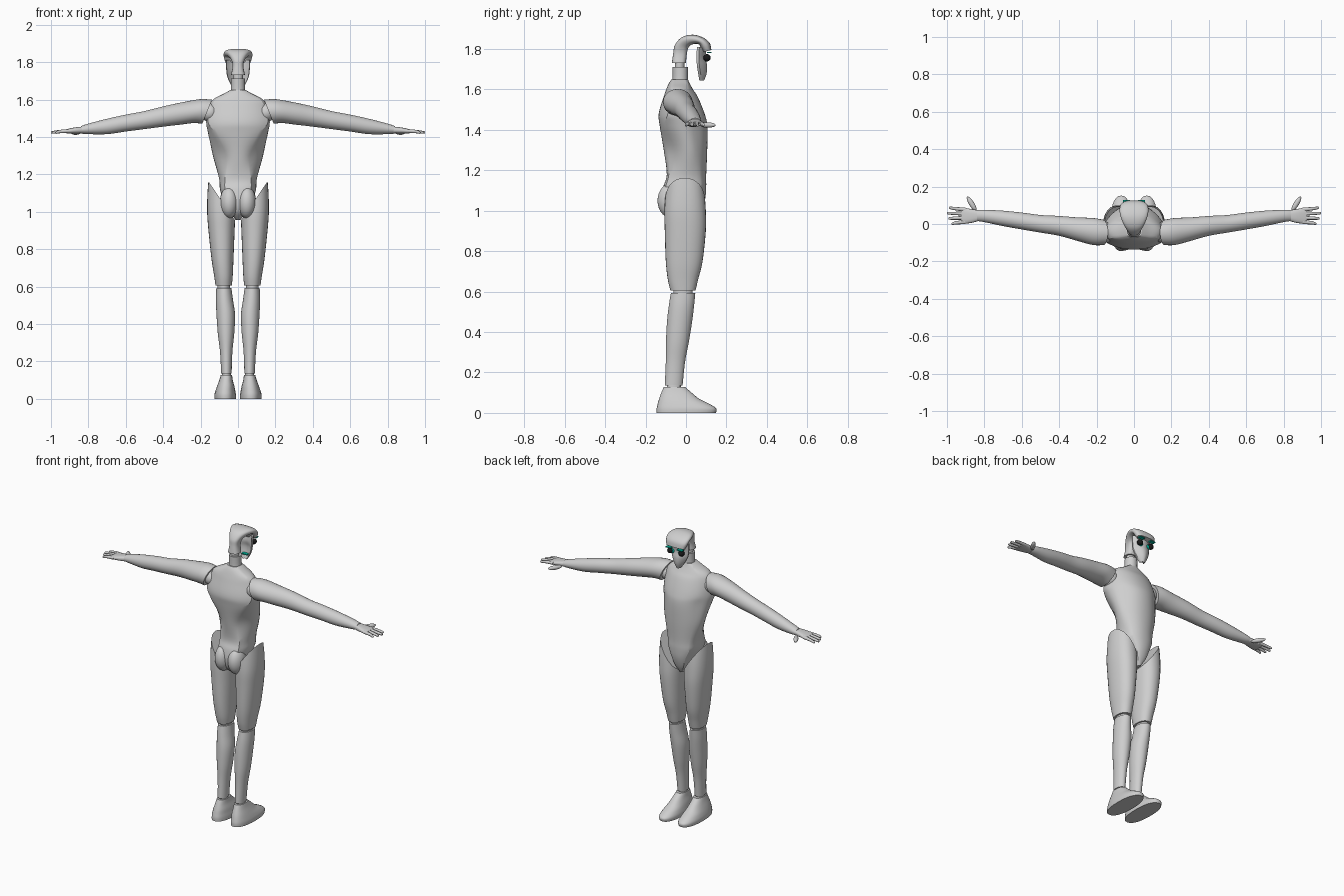
import bpy, bmesh
from math import sin, cos, pi, radians, copysign
from mathutils import Vector, Matrix

default_cube = bpy.data.objects.get("Cube")
if default_cube:
    bpy.data.objects.remove(default_cube, do_unlink=True)


def material(name, colour):
    mat = bpy.data.materials.new(name)
    mat.use_nodes = True
    mat.diffuse_color = (*colour, 1)
    mat.node_tree.nodes["Principled BSDF"].inputs["Base Color"].default_value = (*colour, 1)
    return mat


GREY = material("light grey shell", (0.62, 0.62, 0.62))
BLACK = material("black lens", (0.01, 0.01, 0.01))
TEAL = material("teal glow", (0.0, 0.5, 0.36))


def finish(name, bm, mat, mirror=False, angle=35):
    """Turn a bmesh into a smooth shaded object, mirrored across x if wanted."""
    bmesh.ops.recalc_face_normals(bm, faces=bm.faces)
    mesh = bpy.data.meshes.new(name)
    bm.to_mesh(mesh)
    bm.free()
    mesh.materials.append(mat)
    obj = bpy.data.objects.new(name, mesh)
    bpy.context.collection.objects.link(obj)
    bpy.ops.object.select_all(action="DESELECT")
    bpy.context.view_layer.objects.active = obj
    obj.select_set(True)
    bpy.ops.object.shade_smooth_by_angle(angle=radians(angle))
    if mirror:
        obj.modifiers.new("mirror", "MIRROR").use_mirror_merge = False
    return obj


def spline(rows, steps=5):
    """Catmull-Rom interpolation of rows of section parameters."""
    out = []
    for i in range(len(rows) - 1):
        a, b, c, d = rows[max(i - 1, 0)], rows[i], rows[i + 1], rows[min(i + 2, len(rows) - 1)]
        for s in range(steps):
            t = s / steps
            out.append([q + t * (r - p) / 2 + t * t * (p - 2.5 * q + 2 * r - u / 2)
                        + t ** 3 * (1.5 * (q - r) + (u - p) / 2)
                        for p, q, r, u in zip(a, b, c, d)])
    out.append(list(rows[-1]))
    return out


def loft(rings):
    """Skin a list of closed rings and cap both ends."""
    bm = bmesh.new()
    loops = [[bm.verts.new(p) for p in ring] for ring in rings]
    n = len(loops[0])
    for a, b in zip(loops, loops[1:]):
        for i in range(n):
            j = (i + 1) % n
            bm.faces.new((a[i], a[j], b[j], b[i]))
    bm.faces.new(loops[0])
    bm.faces.new(loops[-1])
    return bm


def oval(power=2.0, n=28):
    """Unit superellipse points."""
    def bend(v):
        return copysign(abs(v) ** (2 / power), v)
    return [(bend(cos(2 * pi * i / n)), bend(sin(2 * pi * i / n))) for i in range(n)]


def upright(rows, power=2.0):
    """Rows of z, x min, x max, y min, y max."""
    return loft([[((a + b) / 2 + u * (b - a) / 2, (c + d) / 2 + v * (d - c) / 2, z)
                  for u, v in oval(power)] for z, a, b, c, d in spline(rows)])


def sideways(rows, power=2.0, n=28):
    """Rows of x, y centre, y radius, z centre, z radius, shear."""
    return loft([[(x - v * rz * shear, y + u * ry, z + v * rz) for u, v in oval(power, n)]
                 for x, y, ry, z, rz, shear in spline(rows)])


def ellipsoid(name, centre, radii, mat=GREY, turn=0.0, mirror=True):
    bm = bmesh.new()
    bmesh.ops.create_uvsphere(bm, u_segments=24, v_segments=14, radius=1)
    bm.transform(Matrix.Translation(centre) @ Matrix.Rotation(turn, 4, "Z")
                 @ Matrix.Diagonal((*radii, 1)))
    return finish(name, bm, mat, mirror)


def plate(name, centre, size, mat, mirror=True):
    bm = bmesh.new()
    bmesh.ops.create_cube(bm, size=1)
    bm.transform(Matrix.Translation(centre) @ Matrix.Diagonal((*size, 1)))
    return finish(name, bm, mat, mirror)


def bezier(a, b, c, n=8):
    return [tuple(p * (1 - i / n) ** 2 + 2 * q * (i / n) * (1 - i / n) + r * (i / n) ** 2
                  for p, q, r in zip(a, b, c)) for i in range(n)]


# Torso: back plate, hollow flanks and front plate meeting in creases
def torso_ring(z, by, bw, bcy, cx, cy, fw, fcy, fy):
    half = (bezier((0, by), (bw * 0.6, by), (bw, bcy))
            + bezier((bw, bcy), (cx, cy), (fw, fcy))
            + bezier((fw, fcy), (fw * 0.6, fy), (0, fy)) + [(0, fy)])
    full = half + [(-x, y) for x, y in half[-2:0:-1]]
    return [(x, y, z) for x, y in full]


torso = [
    (0.955, -.06, .008, -.055, .015, 0, .008, .05, .055),
    (1.0, -.105, .03, -.095, .06, -.02, .03, .07, .078),
    (1.06, -.12, .06, -.105, .1, -.02, .05, .08, .095),
    (1.12, -.112, .07, -.1, .12, -.01, .075, .075, .1),
    (1.18, -.095, .07, -.085, .125, 0, .085, .068, .1),
    (1.3, -.11, .065, -.085, .175, 0, .11, .06, .105),
    (1.42, -.13, .12, -.105, .2, -.02, .12, .05, .105),
    (1.48, -.135, .16, -.09, .19, -.03, .13, .04, .092),
    (1.56, -.112, .14, -.08, .18, -.03, .12, .02, .06),
    (1.6, -.098, .12, -.075, .155, -.03, .1, .012, .035),
    (1.63, -.085, .07, -.068, .09, -.03, .06, .008, .018),
    (1.65, -.072, .035, -.062, .05, -.03, .035, 0, .01),
]
finish("torso", loft([torso_ring(*r) for r in spline(torso)]), GREY, angle=28)
ellipsoid("buttocks", (.047, -.075, 1.05), (.05, .066, .085))

# Neck and its thin upper joint
finish("neck", upright([(1.6, -.045, .045, -.072, .014), (1.65, -.038, .038, -.066, .01),
                        (1.712, -.037, .037, -.066, .01)]), GREY)
finish("neck_joint", upright([(1.7, -.026, .026, -.055, -.008),
                              (1.74, -.026, .026, -.055, -.008)]), GREY)

# Hooked head shell: rows of outer y z, inner y z, half width
head = [
    (-.07, 1.732, 0, 1.732, .037), (-.063, 1.78, .004, 1.775, .029),
    (-.055, 1.82, .011, 1.805, .036), (-.02, 1.859, .025, 1.82, .055),
    (.035, 1.871, .045, 1.826, .072), (.085, 1.857, .065, 1.822, .077),
    (.117, 1.83, .075, 1.803, .073), (.126, 1.795, .085, 1.785, .063),
]
rings = []
for yo, zo, yi, zi, w in spline(head):
    rings.append([(u * w, (yo + yi) / 2 + v * (yo - yi) / 2, (zo + zi) / 2 + v * (zo - zi) / 2)
                  for u, v in oval(2.6)])
finish("head_shell", loft(rings), GREY)

# Curved face mask: rows of z, half width, front y, side y
mask = [(1.81, .065, .105, .066), (1.76, .063, .096, .064), (1.72, .057, .104, .066),
        (1.68, .038, .102, .072), (1.645, .014, .09, .078)]
rings = []
for z, w, front, side in spline(mask):
    arc = [(w * (i / 8 - 1), front - (front - side) * (i / 8 - 1) ** 2) for i in range(17)]
    rings.append([(x, y, z) for x, y in arc] + [(x * 0.95, y - 0.012, z) for x, y in arc[::-1]])
finish("face_mask", loft(rings), GREY)

# Eyes and glowing details
ellipsoid("eyes", (.041, .104, 1.757), (.018, .018, .018), BLACK)
ellipsoid("eye_glow", (.036, .1, 1.755), (.021, .009, .017), TEAL)
plate("brow_glow", (.04, .116, 1.783), (.036, .022, .006), TEAL)
plate("mouth_glow", (0, .075, 1.677), (.04, .022, .006), TEAL, mirror=False)

# Arms
arm = [
    (.165, -.045, .068, 1.535, .064, .4), (.22, -.04, .072, 1.538, .064, .3),
    (.3, -.028, .063, 1.526, .06, .1), (.4, -.01, .053, 1.509, .054, 0),
    (.5, .001, .047, 1.49, .048, 0), (.6, .016, .045, 1.474, .045, 0),
    (.7, .03, .041, 1.456, .041, 0), (.8, .043, .033, 1.443, .028, 0),
    (.84, .045, .029, 1.438, .02, 0),
]
finish("arms", sideways(arm), GREY, True)
ellipsoid("shoulder_joints", (.15, -.045, 1.53), (.05, .055, .05))

# Hands: palm, four fanned fingers and a thumb
finish("palms", sideways([(.825, .045, .027, 1.438, .018, 0), (.87, .043, .037, 1.435, .016, 0),
                          (.91, .044, .042, 1.431, .012, 0), (.925, .044, .038, 1.43, .009, 0)],
                         2.6), GREY, True)
for i, tip in enumerate((.975, .992, 1.0, .988)):
    y = .011 + i * .022
    spread = (i - 1.5) * .006
    finish("fingers_%d" % (i + 1),
           sideways([(.9, y, .011, 1.432, .01, 0), (.95, y + spread / 2, .009, 1.429, .009, 0),
                     (tip - .006, y + spread, .007, 1.424, .007, 0),
                     (tip, y + spread, .003, 1.423, .003, 0)], n=12), GREY, True)
ellipsoid("thumbs", (.868, .108, 1.424), (.045, .014, .013), turn=radians(58))

# Thighs, cut at the hip by a slanted plane
thigh = [(.605, .033, .12, -.077, .047), (.66, .028, .128, -.09, .06), (.75, .024, .142, -.1, .082),
         (.9, .018, .158, -.105, .098), (1.0, .014, .165, -.107, .098),
         (1.1, .014, .163, -.1, .09), (1.2, .02, .155, -.09, .075)]
bm = upright(thigh, 2.2)
cut = bmesh.ops.bisect_plane(bm, geom=bm.verts[:] + bm.edges[:] + bm.faces[:],
                             plane_co=Vector((.02, 0, .96)), plane_no=Vector((-.205, 0, .14)),
                             clear_outer=True)
bmesh.ops.edgeloop_fill(bm, edges=[e for e in cut["geom_cut"] if isinstance(e, bmesh.types.BMEdge)])
finish("thighs", bm, GREY, True)

# Knees, shins, ankles and feet
ellipsoid("knees", (.076, -.015, .6), (.034, .048, .035))
shin = [(.135, .034, .09, -.105, -.017), (.25, .03, .096, -.1, -.005), (.35, .02, .108, -.099, .014),
        (.45, .016, .115, -.094, .03), (.53, .027, .118, -.085, .04), (.592, .035, .116, -.075, .046)]
finish("shins", upright(shin), GREY, True)
ellipsoid("ankles", (.062, -.06, .13), (.024, .035, .03))
foot = [(0, .011, .126, -.145, .148), (.022, .011, .126, -.145, .15), (.045, .015, .12, -.14, .115),
        (.07, .02, .111, -.133, .065), (.1, .028, .1, -.122, .028), (.128, .032, .092, -.11, -.005)]
finish("feet", upright(foot, 2.3), GREY, True)
